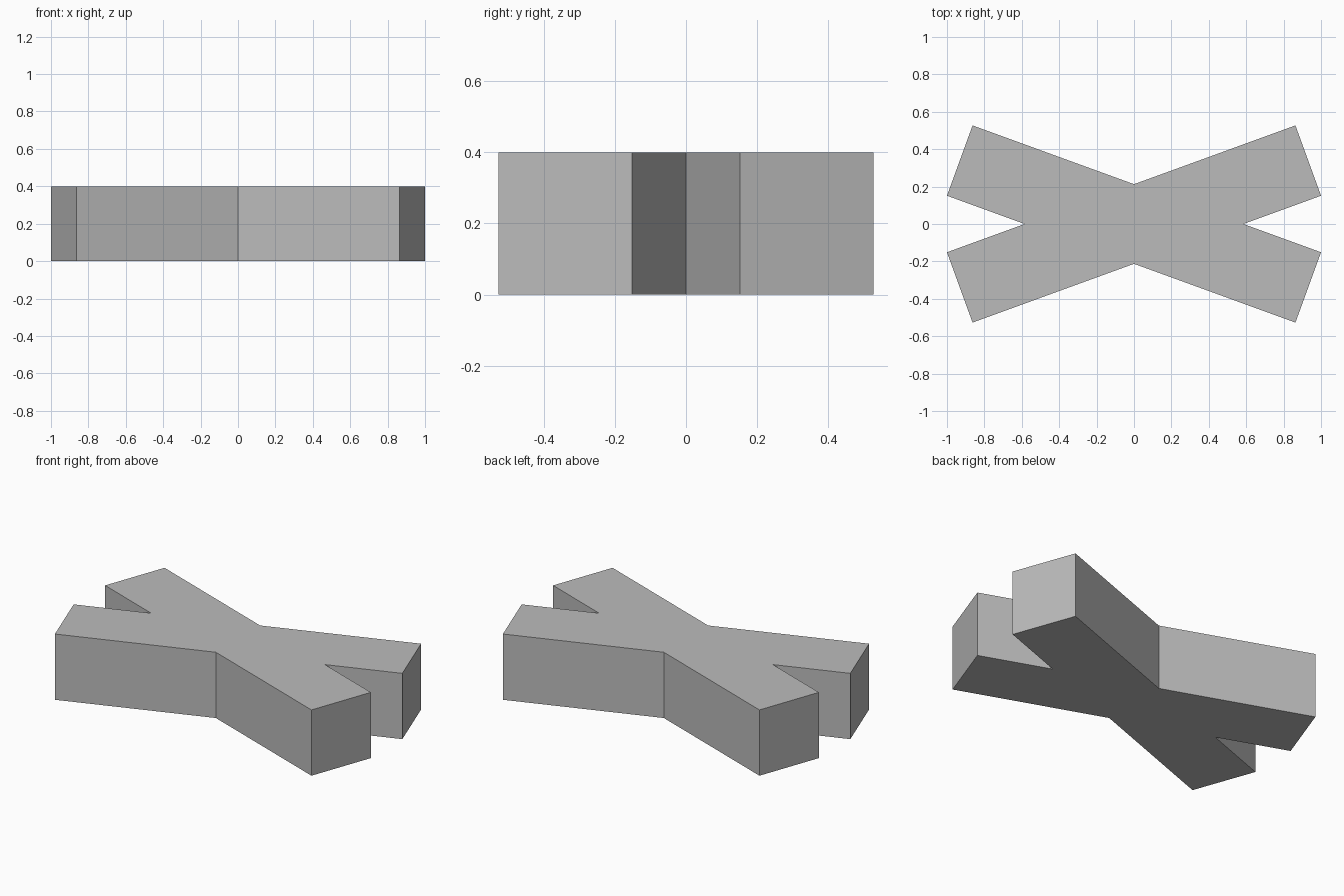
import bpy
import bmesh
from math import sin, cos, radians

cube = bpy.data.objects.get("Cube")
if cube:
    bpy.data.objects.remove(cube, do_unlink=True)

ANGLE = radians(20)      # tilt of each bar from the x axis
HALF_WIDTH = 0.2
HEIGHT = 0.4
c, s = cos(ANGLE), sin(ANGLE)
HALF_LENGTH = (1 - HALF_WIDTH * s) / c

# Single grey material
grey = bpy.data.materials.new("plain grey")
grey.use_nodes = True
colour = (0.5, 0.5, 0.5, 1)
grey.diffuse_color = colour
grey.node_tree.nodes["Principled BSDF"].inputs["Base Color"].default_value = colour

# One quarter of the outline: side notch, two arm corners, middle notch
quarter = [
    (HALF_WIDTH / s, 0),
    (HALF_LENGTH * c + HALF_WIDTH * s, HALF_LENGTH * s - HALF_WIDTH * c),
    (HALF_LENGTH * c - HALF_WIDTH * s, HALF_LENGTH * s + HALF_WIDTH * c),
    (0, HALF_WIDTH / c),
]

# Mirror the quarter to a half, then turn the half to close the outline
half = quarter + [(-x, y) for x, y in quarter[1:3][::-1]]
outline = half + [(-x, -y) for x, y in half]

# Extrude the outline into the crossed bars
bm = bmesh.new()
base = bm.faces.new([bm.verts.new((x, y, 0)) for x, y in outline])
top = bmesh.ops.extrude_face_region(bm, geom=[base], use_keep_orig=True)
top_verts = [v for v in top["geom"] if isinstance(v, bmesh.types.BMVert)]
bmesh.ops.translate(bm, verts=top_verts, vec=(0, 0, HEIGHT))
bmesh.ops.recalc_face_normals(bm, faces=bm.faces)

mesh = bpy.data.meshes.new("crossed_bars")
bm.to_mesh(mesh)
bm.free()
mesh.materials.append(grey)
bars = bpy.data.objects.new("crossed_bars", mesh)
bpy.context.collection.objects.link(bars)
